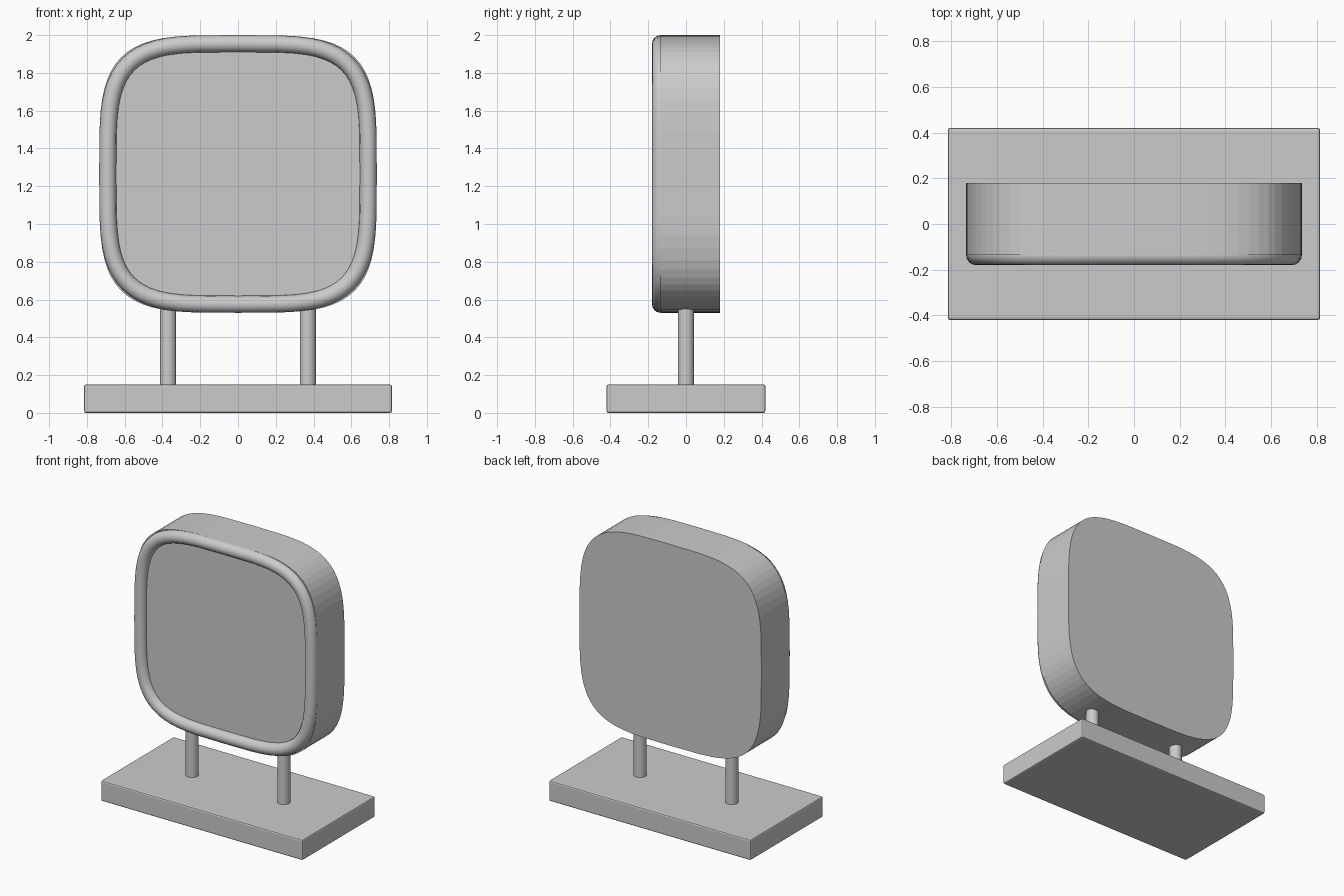
import bpy, bmesh, math

if "Cube" in bpy.data.objects:
    bpy.data.objects.remove(bpy.data.objects["Cube"])


def squircle(half, count=64):
    """Points of a fourth-power superellipse in the x/z plane."""
    pts = []
    for i in range(count):
        t = 2 * math.pi * i / count
        c, s = round(math.cos(t), 9), round(math.sin(t), 9)
        pts.append((half * math.copysign(math.sqrt(abs(c)), c),
                    half * math.copysign(math.sqrt(abs(s)), s)))
    return pts


def add_mesh(name, bm):
    bmesh.ops.recalc_face_normals(bm, faces=bm.faces[:])
    mesh = bpy.data.meshes.new(name)
    bm.to_mesh(mesh)
    bm.free()
    obj = bpy.data.objects.new(name, mesh)
    bpy.context.collection.objects.link(obj)
    return obj


CENTRE_Z, HALF, TUBE = 1.265, 0.735, 0.045
FRONT, BACK = -0.135, 0.18

# Base slab with slightly softened edges
bpy.ops.mesh.primitive_cube_add(size=1, location=(0, 0, 0.075))
base = bpy.context.object
base.name = "base"
base.scale = (1.63, 0.84, 0.15)
bpy.ops.object.transform_apply(location=False, rotation=False, scale=True)
bevel = base.modifiers.new("soft_edges", 'BEVEL')
bevel.width = 0.01
bevel.segments = 2

# Two support posts
for side, name in ((-1, "left_post"), (1, "right_post")):
    bpy.ops.mesh.primitive_cylinder_add(vertices=32, radius=0.043, depth=0.44,
                                        location=(side * 0.37, 0, 0.34))
    bpy.context.object.name = name
    bpy.ops.object.shade_smooth_by_angle()

# Rounded-square body, extruded front to back
bm = bmesh.new()
face = bm.faces.new([bm.verts.new((x, FRONT, z + CENTRE_Z)) for x, z in squircle(HALF)])
ext = bmesh.ops.extrude_face_region(bm, geom=[face], use_keep_orig=True)
for v in ext["geom"]:
    if isinstance(v, bmesh.types.BMVert):
        v.co.y = BACK
add_mesh("body", bm)

# Round tube rim around the front panel
bm = bmesh.new()
path = squircle(HALF - TUBE)
n, sides, rings = len(path), 16, []
for i, (x, z) in enumerate(path):
    (x0, z0), (x1, z1) = path[i - 1], path[(i + 1) % n]
    length = math.hypot(x1 - x0, z1 - z0)
    nx, nz = (z1 - z0) / length, -(x1 - x0) / length
    ring = []
    for k in range(sides):
        a = 2 * math.pi * k / sides
        r = TUBE * math.cos(a)
        ring.append(bm.verts.new((x + nx * r, FRONT + TUBE * math.sin(a),
                                  CENTRE_Z + z + nz * r)))
    rings.append(ring)
for i in range(n):
    a, b = rings[i], rings[(i + 1) % n]
    for k in range(sides):
        m = (k + 1) % sides
        bm.faces.new((a[k], b[k], b[m], a[m])).smooth = True
add_mesh("front_rim", bm)
